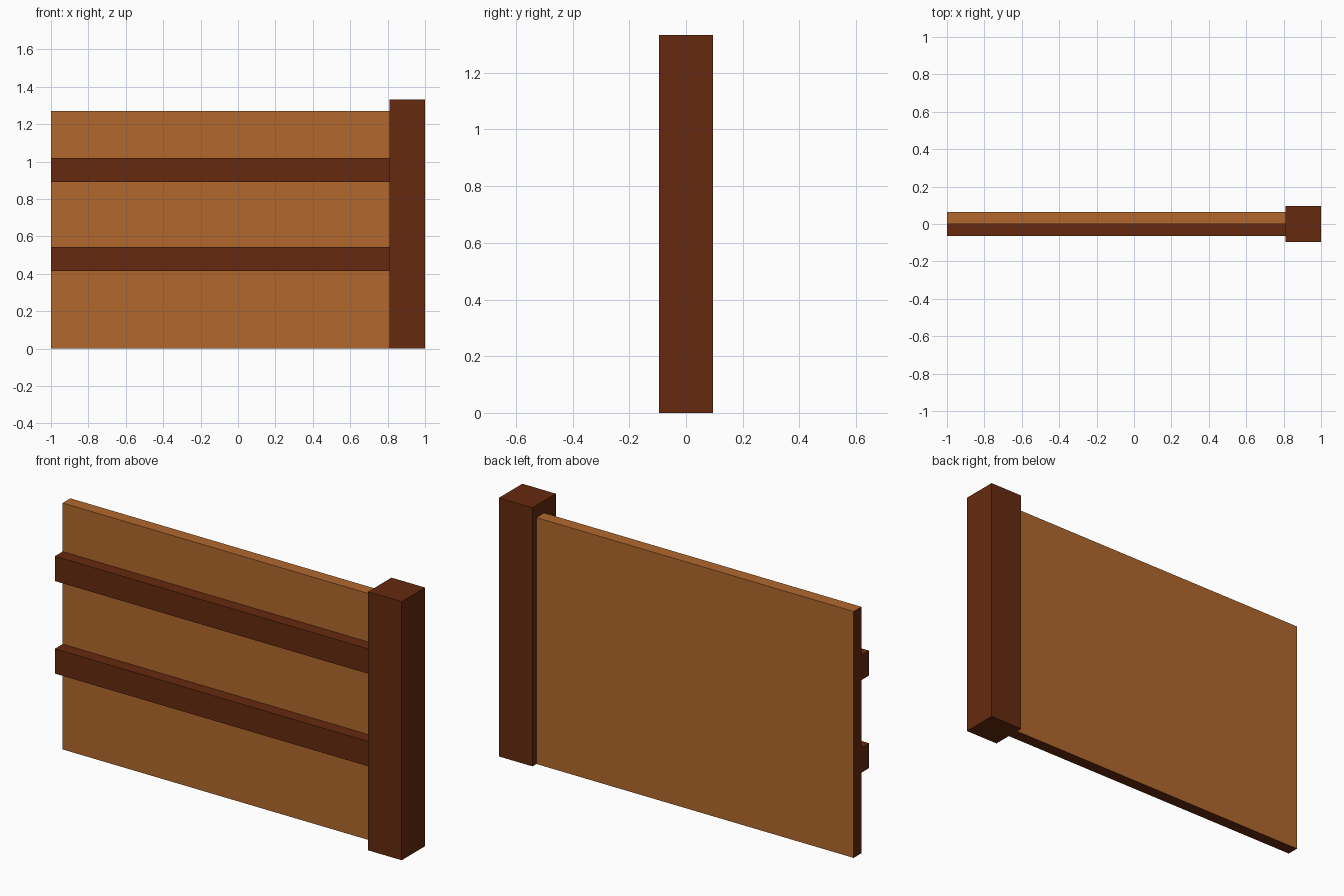
import bpy, bmesh
from mathutils import Vector

if "Cube" in bpy.data.objects:
    bpy.data.objects.remove(bpy.data.objects["Cube"])


def material(name, rgb):
    m = bpy.data.materials.new(name)
    m.diffuse_color = (*rgb, 1.0)
    m.use_nodes = True
    m.node_tree.nodes["Principled BSDF"].inputs["Base Color"].default_value = m.diffuse_color
    return m


light_wood = material("light wood", (0.445, 0.141, 0.027))
dark_wood = material("dark wood", (0.133, 0.023, 0.0045))


def box(name, lo, hi, *mats):
    lo, hi = Vector(lo), Vector(hi)
    bm = bmesh.new()
    bmesh.ops.create_cube(bm, size=1.0)
    for v in bm.verts:
        v.co = Vector((v.co[i] + 0.5) * (hi[i] - lo[i]) + lo[i] for i in range(3))
    mesh = bpy.data.meshes.new(name)
    bm.to_mesh(mesh)
    bm.free()
    for m in mats:
        mesh.materials.append(m)
    ob = bpy.data.objects.new(name, mesh)
    bpy.context.collection.objects.link(ob)
    return ob


POST_X = 0.809

# Upright post at the right end
box("post", (POST_X, -0.095, 0), (1, 0.095, 1.333), dark_wood)

# Board panel; its ends and underside are dark
panel = box("panel", (-1, 0, 0), (POST_X, 0.063, 1.27), light_wood, dark_wood)
for f in panel.data.polygons:
    if abs(f.normal.x) > 0.5 or f.normal.z < -0.5:
        f.material_index = 1

# Two rails across the front of the panel
for name, z in (("lower_rail", 0.415), ("upper_rail", 0.892)):
    box(name, (-1, -0.063, z), (POST_X, 0, z + 0.128), dark_wood)
